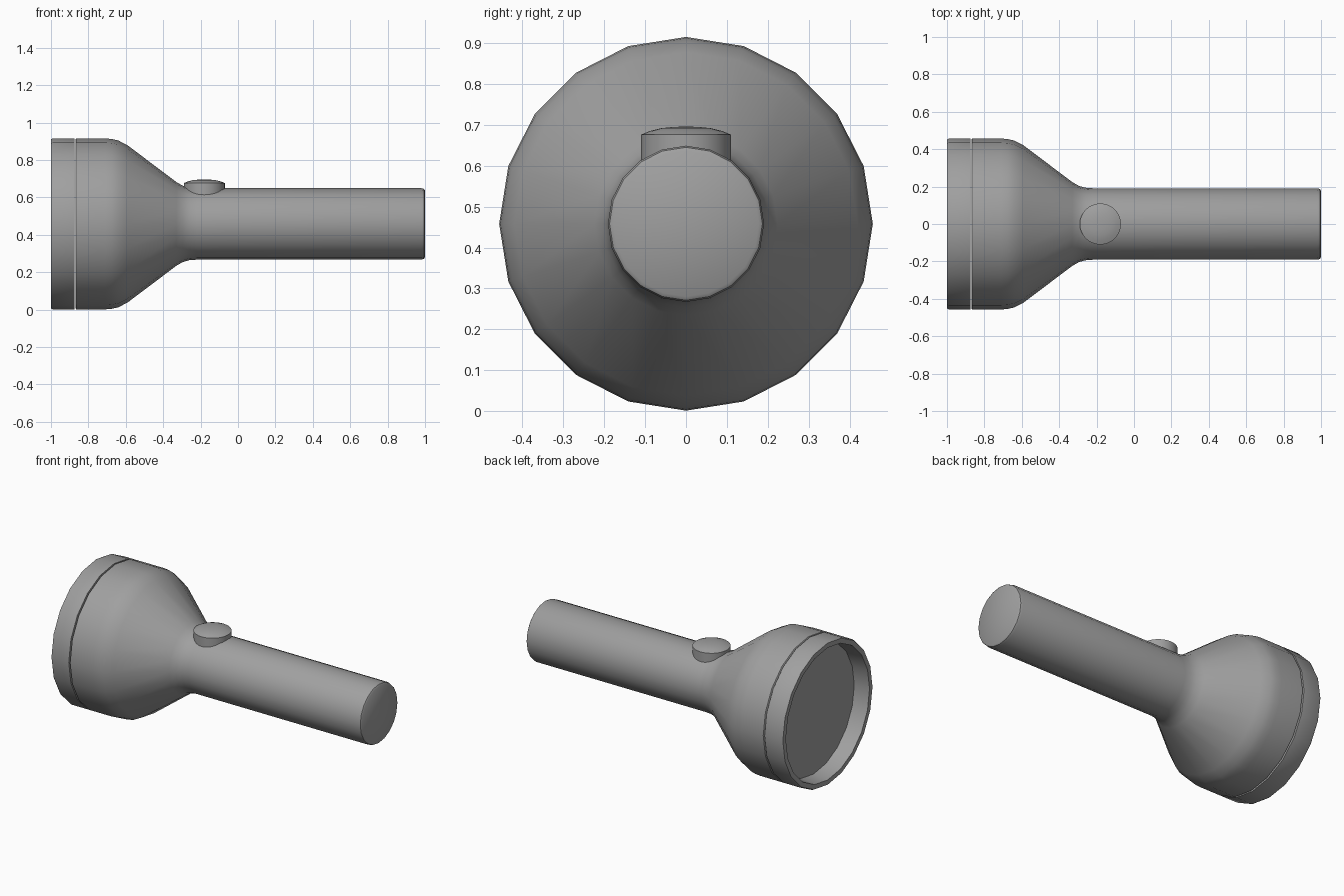
import bpy
import math

AXIS_Z = 0.458

cube = bpy.data.objects.get("Cube")
if cube:
    bpy.data.objects.remove(cube, do_unlink=True)

grey = bpy.data.materials.new("grey")
grey.use_nodes = True
COLOUR = (0.35, 0.35, 0.35, 1)
grey.diffuse_color = COLOUR
grey.node_tree.nodes["Principled BSDF"].inputs["Base Color"].default_value = COLOUR


def lathe(name, profile, sides, location, along_x=True, closed=False):
    """Revolve (position, radius) pairs; zero radius makes a pole."""
    verts, rings = [], []
    for pos, rad in profile:
        count = 1 if rad == 0 else sides
        rings.append(range(len(verts), len(verts) + count))
        for i in range(count):
            a = math.tau * i / sides
            u, v = rad * math.cos(a), rad * math.sin(a)
            verts.append((pos, u, v) if along_x else (u, v, pos))
    pairs = list(zip(rings, rings[1:]))
    if closed:
        pairs.append((rings[-1], rings[0]))
    faces = []
    for a, b in pairs:
        for i in range(sides):
            j = (i + 1) % sides
            quad = [a[i % len(a)], b[i % len(b)], b[j % len(b)], a[j % len(a)]]
            faces.append(tuple(reversed(list(dict.fromkeys(quad)))))
    mesh = bpy.data.meshes.new(name)
    mesh.from_pydata(verts, [], faces)
    mesh.materials.append(grey)
    obj = bpy.data.objects.new(name, mesh)
    obj.location = location
    bpy.context.collection.objects.link(obj)
    # consistent outward normals
    bpy.ops.object.select_all(action="DESELECT")
    obj.select_set(True)
    bpy.context.view_layer.objects.active = obj
    bpy.ops.object.mode_set(mode="EDIT")
    bpy.ops.mesh.select_all(action="SELECT")
    bpy.ops.mesh.normals_make_consistent(inside=False)
    bpy.ops.object.mode_set(mode="OBJECT")
    bpy.ops.object.shade_smooth_by_angle(angle=math.radians(40))
    return obj


centre = (0, 0, AXIS_Z)

# Flared head running into the handle, with a softened tail
lathe("body", [(-0.87, 0), (-0.87, 0.45), (-0.865, 0.457), (-0.71, 0.457),
               (-0.675, 0.454), (-0.64, 0.446), (-0.59, 0.42), (-0.33, 0.224),
               (-0.295, 0.204), (-0.26, 0.194), (-0.22, 0.191), (0.98, 0.191),
               (0.994, 0.187), (1, 0.178), (1, 0)], 20, centre)

# Bezel ring around the lens
lathe("bezel", [(-0.875, 0.457), (-0.99, 0.457), (-1, 0.452), (-1, 0.422),
                (-0.89, 0.41), (-0.875, 0.41)], 20, centre, closed=True)

# Recessed lens disc
lathe("lens", [(-0.9, 0), (-0.9, 0.413), (-0.88, 0.413), (-0.88, 0)], 20, centre)

# Domed push button
lathe("button", [(0.56, 0), (0.56, 0.11), (0.676, 0.11), (0.685, 0.088),
                 (0.692, 0.06), (0.695, 0.03), (0.696, 0)],
      32, (-0.18, 0, 0), along_x=False)
